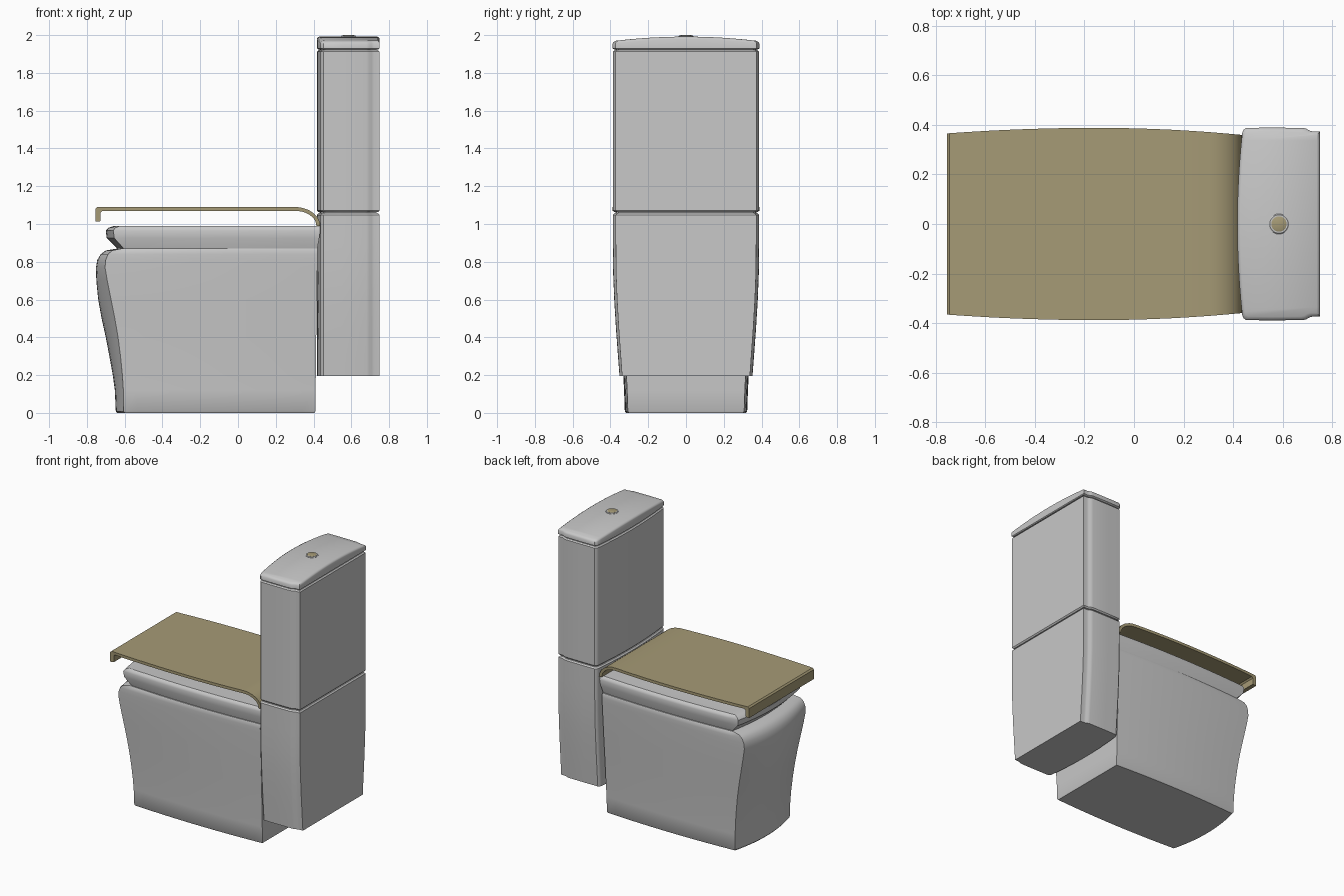
import bpy, bmesh, math
from mathutils import Vector

if "Cube" in bpy.data.objects:
    bpy.data.objects.remove(bpy.data.objects["Cube"])


def material(name, rgb):
    m = bpy.data.materials.new(name)
    m.diffuse_color = (*rgb, 1)
    m.use_nodes = True
    m.node_tree.nodes["Principled BSDF"].inputs["Base Color"].default_value = m.diffuse_color
    return m


GREY = material("light grey ceramic", (0.58, 0.58, 0.58))
KHAKI = material("khaki", (0.38, 0.325, 0.18))


def loft(name, rings, mat, edit=None, angle=35):
    """Skin a list of closed rings and cap both ends."""
    bm = bmesh.new()
    loops = [[bm.verts.new(p) for p in r] for r in rings]
    n = len(loops[0])
    for a, b in zip(loops, loops[1:]):
        for i in range(n):
            j = (i + 1) % n
            bm.faces.new((a[i], a[j], b[j], b[i]))
    bm.faces.new(loops[0])
    bm.faces.new(loops[-1])
    if edit:
        edit(bm)
    bmesh.ops.recalc_face_normals(bm, faces=bm.faces[:])
    me = bpy.data.meshes.new(name)
    bm.to_mesh(me)
    bm.free()
    me.materials.append(mat)
    ob = bpy.data.objects.new(name, me)
    bpy.context.collection.objects.link(ob)
    bpy.ops.object.select_all(action='DESELECT')
    ob.select_set(True)
    bpy.context.view_layer.objects.active = ob
    bpy.ops.object.shade_smooth_by_angle(angle=math.radians(angle))
    return ob


# Bowl and seat plan: straight back, bowed sides, bowed front
def bowl_ring(z, xf, xc, xb, w):
    def half(x):
        t = 2 * (x - xc) / (xb - xc) - 1
        return w * (1 - 0.05 * t * t)
    n = 14
    xs = [xb + (xc - xb) * i / n for i in range(n + 1)]
    side = [(x, half(x)) for x in xs]
    yc = side[-1][1]
    front = []
    for i in range(1, 12):
        y = yc * (1 - 2 * i / 12)
        front.append((xc + (xf - xc) * (1 - (y / yc) ** 2), y))
    pts = side + front + [(x, -y) for x, y in reversed(side)]
    return [(x, y, z) for x, y in pts]


bowl = [(0, -.64, -.60, .405, .318), (.008, -.647, -.605, .41, .324),
        (.12, -.652, -.607, .41, .328), (.2, -.663, -.612, .412, .332),
        (.3, -.681, -.622, .413, .337), (.4, -.70, -.635, .414, .343),
        (.5, -.722, -.652, .416, .349), (.6, -.74, -.672, .417, .355),
        (.7, -.75, -.692, .418, .361), (.77, -.752, -.704, .42, .364),
        (.81, -.745, -.70, .42, .366), (.84, -.727, -.688, .42, .367),
        (.86, -.70, -.665, .42, .366), (.87, -.64, -.615, .42, .362)]
loft("bowl", [bowl_ring(*r) for r in bowl], GREY)

seat = [(.87, -.64, -.605, .42, .355), (.925, -.695, -.655, .43, .37),
        (.965, -.70, -.66, .435, .373), (.98, -.685, -.65, .435, .368),
        (.99, -.655, -.625, .435, .355)]
loft("seat", [bowl_ring(*r) for r in seat], GREY)

# Seat cover: thin bent sheet with a front lip and a rolled back
outer = [(-.755, 1.012), (-.755, 1.08), (-.745, 1.09)]
inner = [(-.727, 1.015), (-.727, 1.06), (-.717, 1.07)]
for i in range(1, 15):
    x = -.745 + 1.045 * i / 14
    outer.append((x, 1.09))
    inner.append((max(x, -.715), 1.07))
for i in range(1, 10):
    a = math.pi / 2 * i / 9
    outer.append((.30 + .135 * math.sin(a), .99 + .10 * math.cos(a)))
    inner.append((.30 + .115 * math.sin(a), .99 + .08 * math.cos(a)))


def cover_half(x):
    t = x + .15
    return .388 - (.022 * (t / .6) ** 2 if t < 0 else .028 * (t / .58) ** 2)


rings = []
for (xo, zo), (xi, zi) in zip(outer, inner):
    w = cover_half(xo)
    rings.append([(xo, w, zo), (xo, -w, zo), (xi, -w, zi), (xi, w, zi)])
loft("seat_cover", rings, KHAKI)


# Cistern plan: bowed front, rounded corners, stepped-in rear edge
def tank_ring(z, w, inset=0):
    half = [(.417 + .02 * (i / 8) ** 2, .365 * i / 8) for i in range(9)]
    half += [(.442, .377), (.452, .385), (.55, .386), (.68, .385),
             (.695, .382), (.708, .374), (.72, .371), (.75, .371)]
    pts = half + [(x, -y) for x, y in reversed(half[1:])]
    cx, k = .585, 1 - inset / .16
    s = (w - inset) / .386
    return [(cx + (x - cx) * k, y * s, z) for x, y in pts]


def tank(name, levels):
    return loft(name, [tank_ring(*l) for l in levels], GREY)


tank("lower_cistern", [(.195, .352), (.3, .360), (.45, .371), (.6, .380),
                       (.75, .386), (.9, .387), (1.048, .387), (1.057, .387, .008)])
tank("upper_cistern", [(1.063, .387, .008), (1.072, .387), (1.912, .387), (1.92, .387, .008)])
tank("cistern_joint", [(1.04, .387, .015), (1.94, .387, .015)])


# Cistern lid with a crowned top
def crown(bm):
    for i in range(-7, 8):
        bmesh.ops.bisect_plane(bm, geom=bm.verts[:] + bm.edges[:] + bm.faces[:],
                               plane_co=Vector((0, i * .048 + .001, 0)),
                               plane_no=Vector((0, 1, 0)))
    for v in bm.verts:
        if v.co.z > 1.95:
            v.co.z += .024 * (1 - (v.co.y / .388) ** 2)


loft("cistern_lid", [tank_ring(*l) for l in
                     [(1.925, .388, .006), (1.93, .389), (1.955, .389),
                      (1.962, .387, .003), (1.968, .386, .012)]], GREY, crown)


# Flush button: grey surround and khaki push disc
def disc(name, levels, mat):
    loft(name, [[(.585 + r * math.cos(math.tau * i / 32), r * math.sin(math.tau * i / 32), z)
                 for i in range(32)] for z, r in levels], mat)


disc("button_surround", [(1.98, .041), (1.994, .041), (1.997, .037)], GREY)
disc("flush_button", [(1.985, .031), (1.998, .031), (2.0, .027)], KHAKI)
